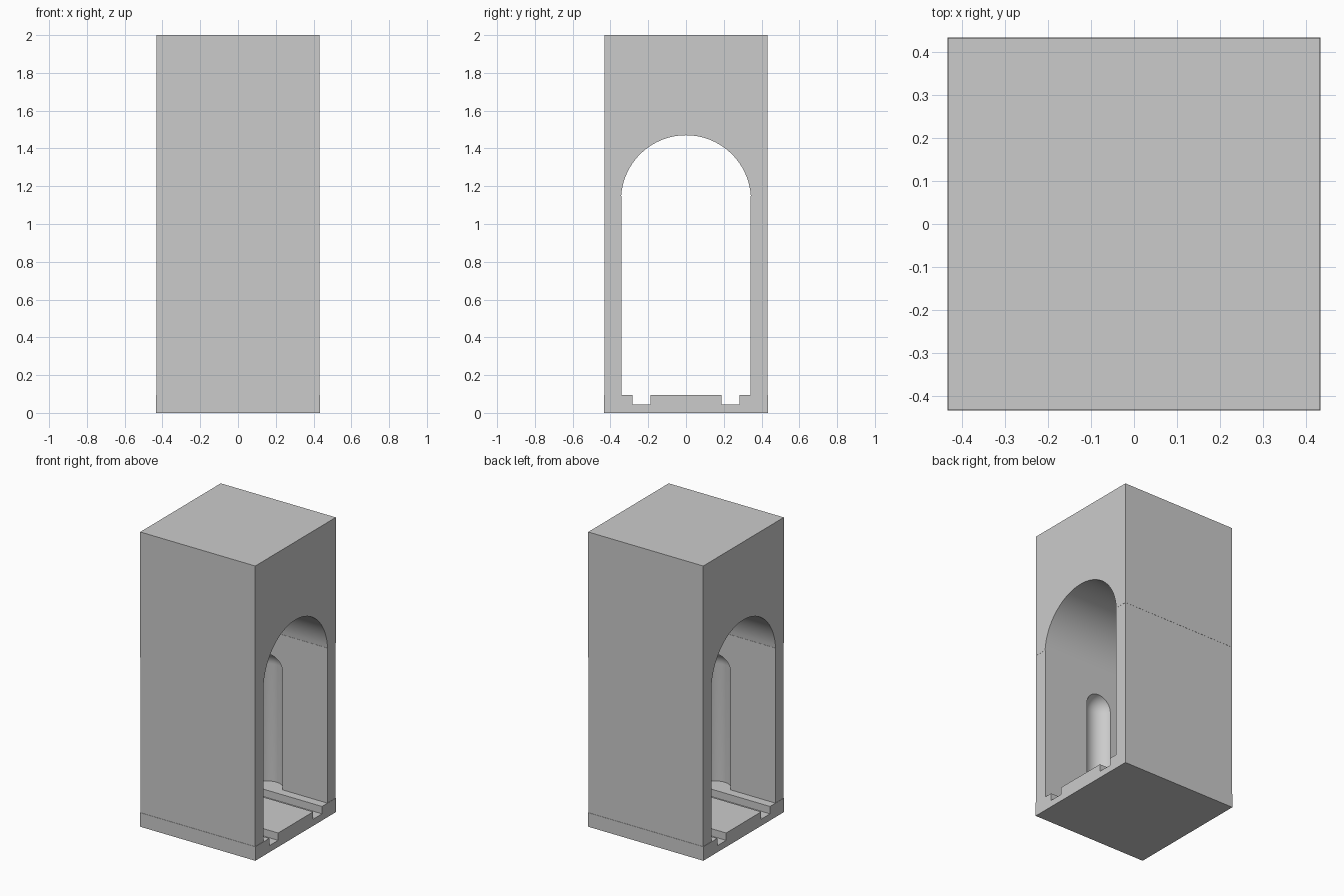
import bpy, bmesh, math

if "Cube" in bpy.data.objects:
    bpy.data.objects.remove(bpy.data.objects["Cube"])

FLOOR, SPRING, TOP = 0.095, 1.147, 2.0
INNER = 0.342


def add_object(name, bm):
    bmesh.ops.recalc_face_normals(bm, faces=bm.faces)
    me = bpy.data.meshes.new(name)
    bm.to_mesh(me)
    bm.free()
    ob = bpy.data.objects.new(name, me)
    bpy.context.collection.objects.link(ob)
    return ob


def extrude_x(name, profile, half):
    """Closed (y, z) profile extruded along x from -half to half."""
    bm = bmesh.new()
    face = bm.faces.new([bm.verts.new((-half, y, z)) for y, z in profile])
    res = bmesh.ops.extrude_face_region(bm, geom=[face])
    verts = [v for v in res["geom"] if isinstance(v, bmesh.types.BMVert)]
    bmesh.ops.translate(bm, verts=verts, vec=(2 * half, 0, 0))
    return add_object(name, bm)


def smooth(ob):
    bpy.ops.object.select_all(action='DESELECT')
    ob.select_set(True)
    bpy.context.view_layer.objects.active = ob
    bpy.ops.object.shade_smooth_by_angle(angle=math.radians(30))


def niche_cutter(name, y, radius=0.1, spring=0.893):
    """Round-topped upright plug, turned around the z axis."""
    bm = bmesh.new()
    prof = [(0, 0), (radius, 0)]
    prof += [(radius * math.cos(math.pi / 2 * i / 10),
              spring + radius * math.sin(math.pi / 2 * i / 10)) for i in range(11)]
    verts = [bm.verts.new((r, 0, z)) for r, z in prof]
    edges = [bm.edges.new(p) for p in zip(verts, verts[1:])]
    bmesh.ops.spin(bm, geom=verts + edges, cent=(0, 0, 0), axis=(0, 0, 1),
                   angle=math.tau, steps=40, use_duplicate=False)
    bmesh.ops.remove_doubles(bm, verts=bm.verts, dist=1e-5)
    bmesh.ops.translate(bm, verts=bm.verts, vec=(0, y, 0))
    ob = add_object(name, bm)
    ob.hide_render = True
    return ob


# Floor slab with two track channels
half = [(0.188, FLOOR), (0.188, 0.045), (0.283, 0.045), (0.283, FLOOR),
        (0.433, FLOOR), (0.433, 0)]
extrude_x("floor_slab", half + [(-y, z) for y, z in reversed(half)], 0.433)

# Side walls, each with a rounded niche
for side, label in ((-1, "front"), (1, "back")):
    wall = extrude_x(label + "_wall",
                     [(side * INNER, FLOOR), (side * 0.431, FLOOR),
                      (side * 0.431, SPRING), (side * INNER, SPRING)], 0.431)
    cutter = niche_cutter(label + "_niche_cutter", side * (INNER - 0.03))
    mod = wall.modifiers.new("niche", 'BOOLEAN')
    mod.operation = 'DIFFERENCE'
    mod.solver = 'EXACT'
    mod.object = cutter
    bpy.context.view_layer.objects.active = wall
    bpy.ops.object.modifier_apply(modifier=mod.name)
    bpy.data.objects.remove(cutter)
    smooth(wall)

# Upper block with the barrel vault
R, CZ = 0.344, 1.126
a0 = math.asin((SPRING - CZ) / R)
arc = []
for i in range(41):
    a = a0 + (math.pi - 2 * a0) * i / 40
    arc.append((R * math.cos(a), CZ + R * math.sin(a)))
vault = extrude_x("vault_block", arc + [(-0.432, SPRING), (-0.432, TOP),
                                        (0.432, TOP), (0.432, SPRING)], 0.432)
smooth(vault)
